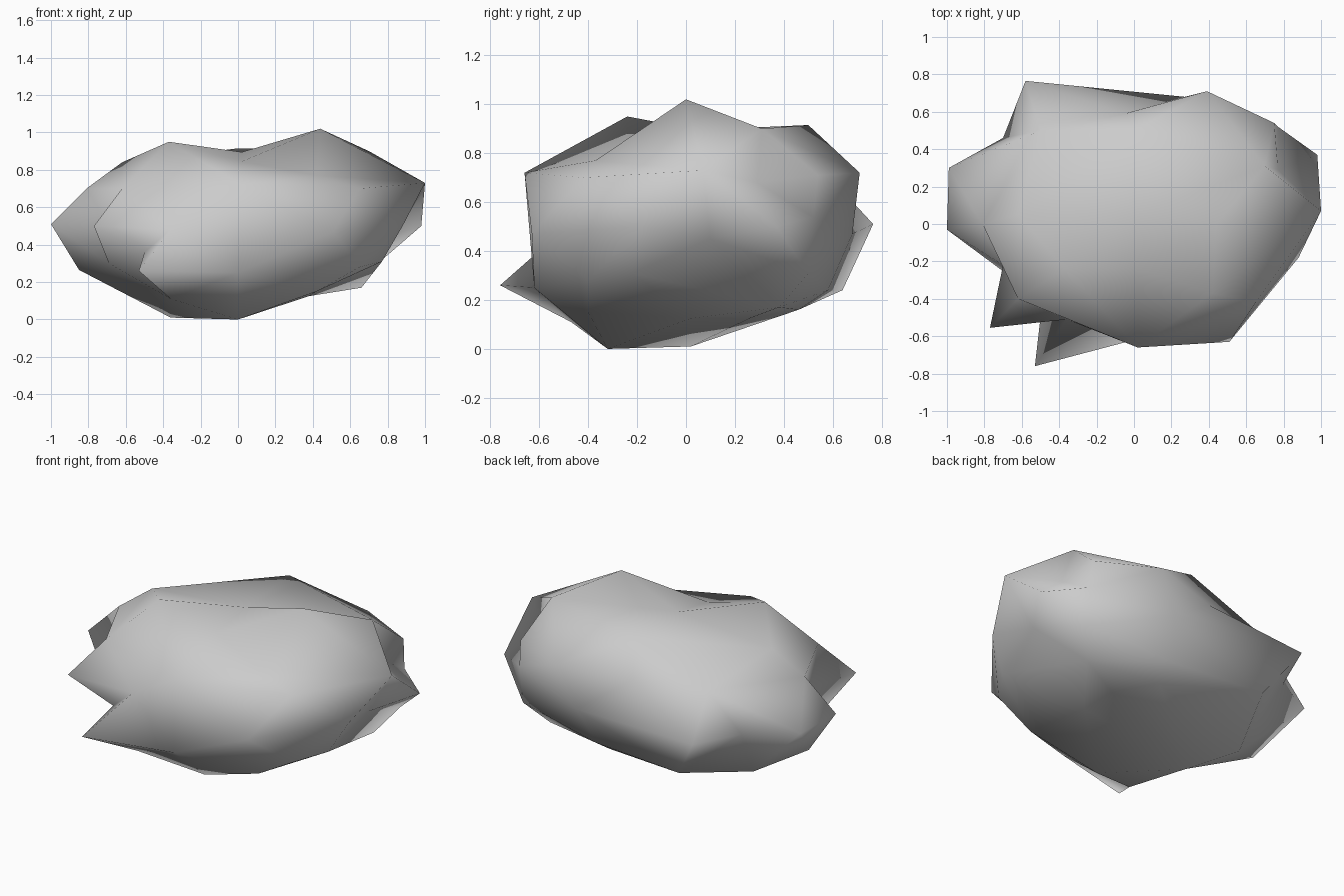
import bpy, bmesh
from mathutils import Vector

# Lumps of the boulder, grouped by height: x, y, z of each corner
crown = [(.44, 0, 1.02), (-.37, -.24, .95), (0, .5, .915), (.7, .31, .9), (-.62, .05, .84)]
shoulder = [(.02, -.66, .72), (.65, -.42, .7), (1, .07, .73), (.75, .54, .71), (.39, .71, .72),
            (-.62, -.4, .7), (-.81, 0, .7), (-.5, .5, .72)]
waist = [(-.77, -.555, .5), (-1, -.03, .51), (-.99, .3, .51), (-.58, .765, .51), (.77, .52, .54),
         (.27, .68, .47), (.98, .37, .5), (.88, -.18, .5), (.51, -.63, .47), (-.36, -.51, .48)]
skirt = [(-.53, -.76, .26), (-.85, .02, .265), (-.4, .64, .24), (.2, .58, .24), (.76, .5, .31),
         (.77, -.22, .31), (.65, -.4, .28), (0, -.62, .25), (-.69, -.26, .3)]
base = [(0, -.32, 0), (-.36, .02, .01), (.38, .02, .125), (-.36, -.47, .11), (.66, .38, .17),
        (.38, .26, .125), (.2, .46, .16), (-.6, .2, .135), (.42, -.4, .15)]
# Dents between the lumps
dents = [(.02, .05, .895), (.02, -.24, .845), (.42, -.37, .77), (-.7, -.22, .52),
         (-.7, .46, .49), (-.5, -.5, .36), (.77, .29, .68), (-.05, .59, .7), (.82, .1, .45)]
corners = [Vector(p) for p in crown + shoulder + waist + skirt + base + dents]

# Wrap a skin around the corners as spread on a ball, then pull each to its place
bm = bmesh.new()
place = {}
for p in corners:
    v = bm.verts.new(Vector((p.x, p.y / .7, (p.z - .5) / .5)).normalized())
    place[v] = p
bmesh.ops.convex_hull(bm, input=bm.verts[:])
bmesh.ops.recalc_face_normals(bm, faces=bm.faces[:])
for v in bm.verts:
    v.co = place[v]
for f in bm.faces:
    f.smooth = True

mesh = bpy.data.meshes.new("boulder")
bm.to_mesh(mesh)
bm.free()
boulder = bpy.data.objects.new("boulder", mesh)
bpy.context.collection.objects.link(boulder)
